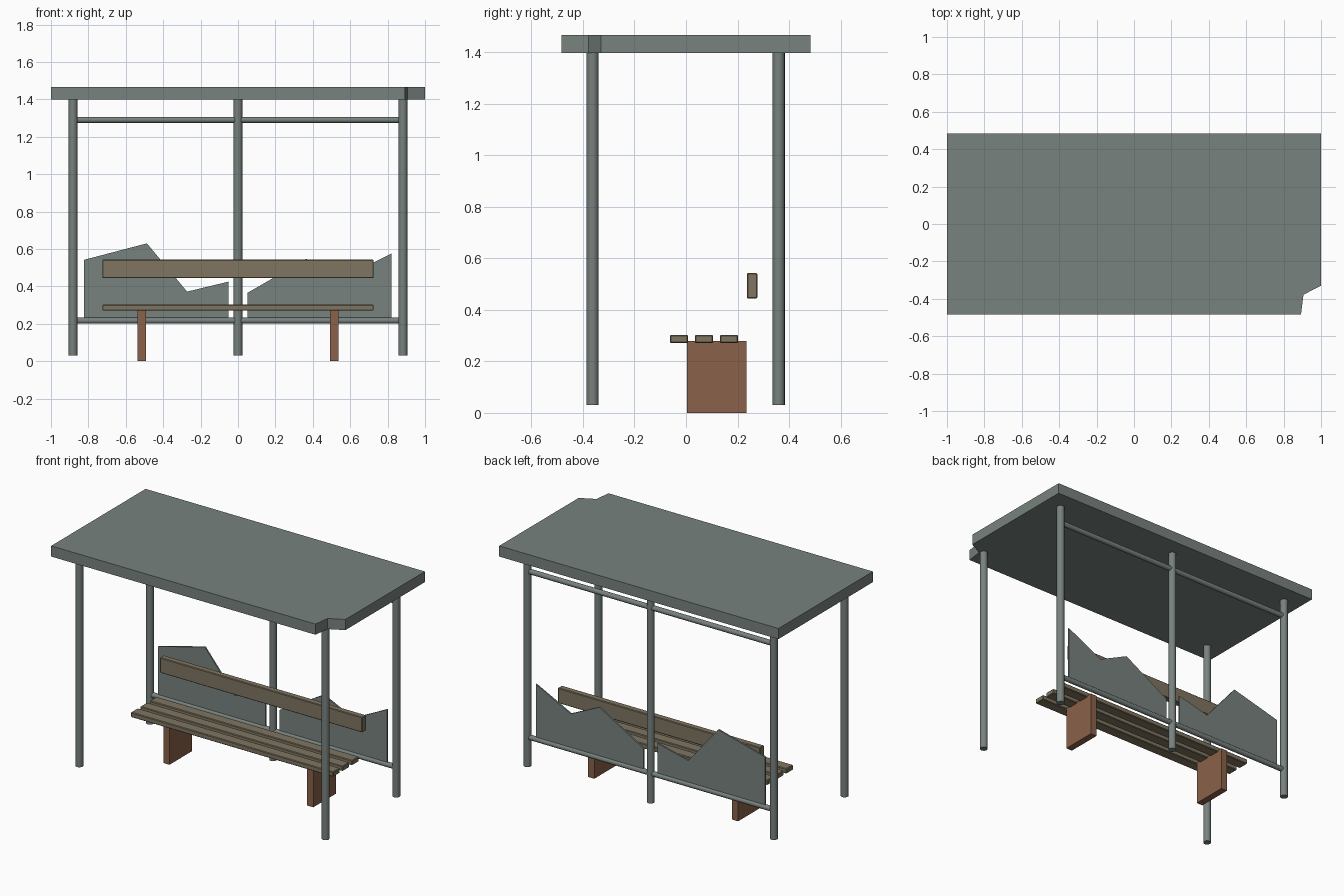
import bpy, bmesh
from mathutils import Matrix

if "Cube" in bpy.data.objects:
    bpy.data.objects.remove(bpy.data.objects["Cube"])


def material(name, rgb):
    m = bpy.data.materials.new(name)
    m.diffuse_color = (*rgb, 1)
    m.use_nodes = True
    m.node_tree.nodes["Principled BSDF"].inputs["Base Color"].default_value = m.diffuse_color
    return m


metal = material("grey_green_metal", (0.187, 0.223, 0.207))
wood = material("weathered_wood", (0.214, 0.178, 0.119))
rust = material("rusty_brown", (0.254, 0.119, 0.068))


def finish(bm, name, mat):
    bmesh.ops.recalc_face_normals(bm, faces=bm.faces)
    me = bpy.data.meshes.new(name)
    bm.to_mesh(me)
    bm.free()
    me.materials.append(mat)
    ob = bpy.data.objects.new(name, me)
    bpy.context.collection.objects.link(ob)
    return ob


def box(name, lo, hi, mat, bevel=0):
    bm = bmesh.new()
    bmesh.ops.create_cube(bm, size=1)
    for v in bm.verts:
        v.co = [l + (c + 0.5) * (h - l) for l, h, c in zip(lo, hi, v.co)]
    if bevel:
        bmesh.ops.bevel(bm, geom=bm.edges[:], offset=bevel, segments=1, affect='EDGES')
    return finish(bm, name, mat)


def prism(name, points, shift, mat):
    """Extrude a closed outline along the shift vector."""
    bm = bmesh.new()
    face = bm.faces.new([bm.verts.new(p) for p in points])
    new = bmesh.ops.extrude_face_region(bm, geom=[face], use_keep_orig=True)["geom"]
    bmesh.ops.translate(bm, vec=shift, verts=[g for g in new if isinstance(g, bmesh.types.BMVert)])
    return finish(bm, name, mat)


def tube(name, centre, radius, length, mat, along_x=False):
    bm = bmesh.new()
    rot = Matrix.Rotation(1.5707963, 4, 'Y') if along_x else Matrix()
    bmesh.ops.create_cone(bm, cap_ends=True, segments=16, radius1=radius, radius2=radius,
                          depth=length, matrix=Matrix.Translation(centre) @ rot)
    for f in bm.faces:
        f.smooth = len(f.verts) == 4
    for e in bm.edges:
        e.smooth = all(f.smooth for f in e.link_faces)
    return finish(bm, name, mat)


# Roof slab with a broken front right corner
roof = [(-1, -0.483), (0.893, -0.483), (0.906, -0.378), (1, -0.33), (1, 0.483), (-1, 0.483)]
prism("roof", [(x, y, 1.398) for x, y in roof], (0, 0, 0.069), metal)

# Posts
for name, x, y in [("front_left_post", -0.882, -0.363), ("front_right_post", 0.882, -0.363),
                   ("back_left_post", -0.882, 0.36), ("back_middle_post", 0, 0.36),
                   ("back_right_post", 0.882, 0.36)]:
    tube(name, (x, y, 0.715), 0.0235, 1.37, metal)

# Rails across the back
for name, z in [("lower_rail", 0.217), ("upper_rail", 1.29)]:
    tube(name, (0, 0.36, z), 0.0165, 1.73, metal, along_x=True)

# Broken back panels
left = [(-0.823, 0.23), (-0.823, 0.542), (-0.487, 0.63), (-0.272, 0.372), (-0.052, 0.425), (-0.052, 0.23)]
right = [(0.05, 0.23), (0.05, 0.365), (0.365, 0.547), (0.57, 0.45), (0.82, 0.575), (0.82, 0.23)]
for name, pts in [("left_broken_panel", left), ("right_broken_panel", right)]:
    prism(name, [(x, 0.355, z) for x, z in pts], (0, 0.01, 0), metal)

# Bench slats, backrest and supports
for i, y in enumerate((-0.027, 0.07, 0.167)):
    box(f"seat_slat_{i + 1}", (-0.725, y - 0.035, 0.271), (0.725, y + 0.035, 0.303), wood, 0.004)
box("backrest", (-0.725, 0.236, 0.444), (0.725, 0.277, 0.543), wood, 0.004)
for side, x in [("left", -0.515), ("right", 0.515)]:
    box(f"{side}_bench_support", (x - 0.022, 0.003, 0), (x + 0.022, 0.234, 0.28), rust)
